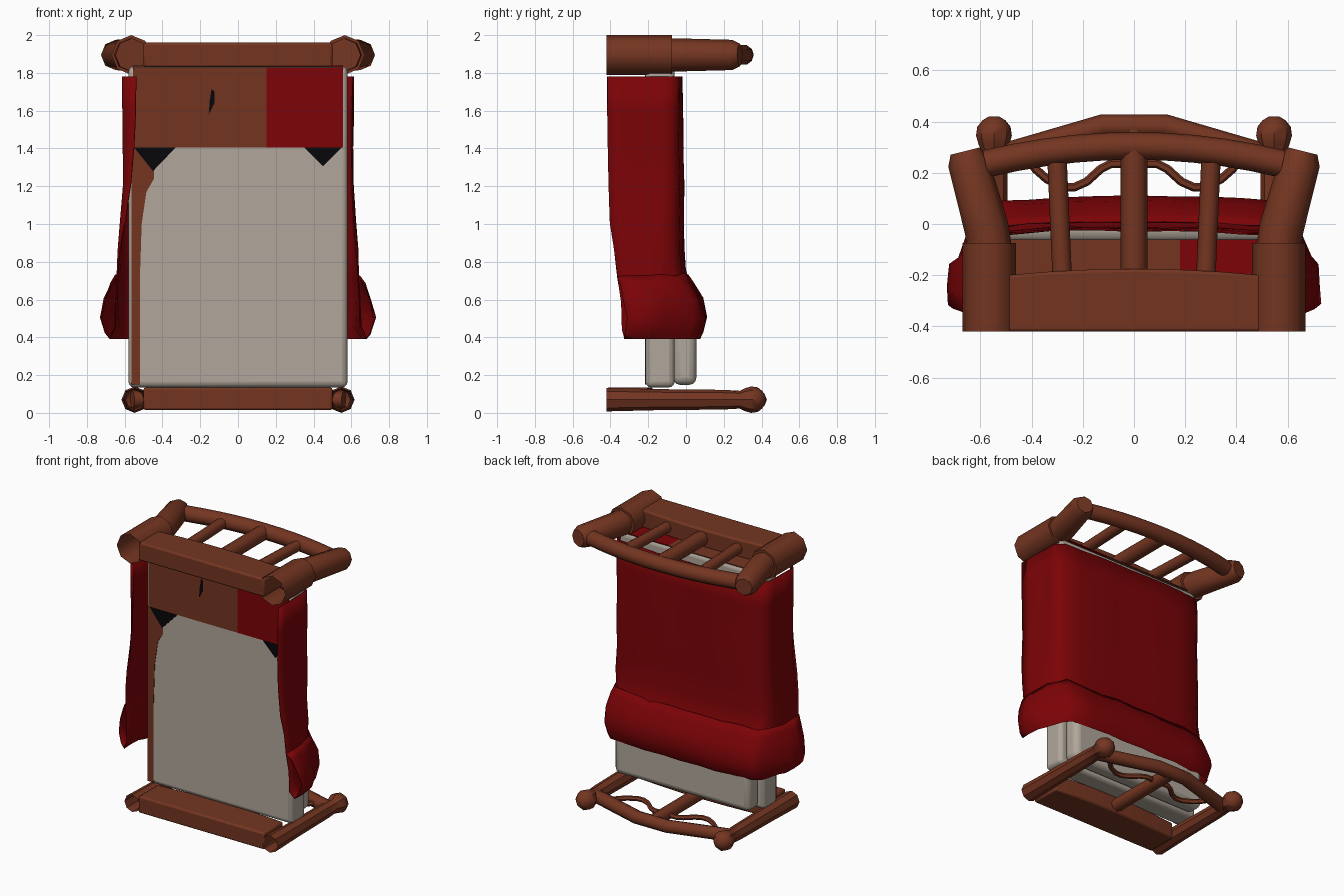
import bpy, math, random
from mathutils import Vector

if "Cube" in bpy.data.objects:
    bpy.data.objects.remove(bpy.data.objects["Cube"])
random.seed(4)


def mat(name, r, g, b):
    m = bpy.data.materials.new(name)
    m.diffuse_color = (r, g, b, 1)
    m.use_nodes = True
    m.node_tree.nodes["Principled BSDF"].inputs["Base Color"].default_value = m.diffuse_color
    return m


WOOD = mat("brown wood", 0.175, 0.036, 0.015)
RED = mat("red cloth", 0.2, 0.001, 0.002)
LINEN = mat("grey linen", 0.44, 0.39, 0.33)
BLACK = mat("black", 0.002, 0.002, 0.003)


def make(name, verts, faces, material, smooth=30):
    me = bpy.data.meshes.new(name)
    me.from_pydata(verts, [], faces)
    me.materials.append(material)
    ob = bpy.data.objects.new(name, me)
    bpy.context.collection.objects.link(ob)
    bpy.context.view_layer.objects.active = ob
    ob.select_set(True)
    bpy.ops.object.mode_set(mode='EDIT')
    bpy.ops.mesh.select_all(action='SELECT')
    bpy.ops.mesh.normals_make_consistent(inside=False)
    bpy.ops.object.mode_set(mode='OBJECT')
    if smooth:
        bpy.ops.object.shade_smooth_by_angle(angle=math.radians(smooth))
    ob.select_set(False)
    return ob


def tube(name, path, radii, z, sides=8, smooth=50, open_base=False):
    """Round bar along an x,y path at height z."""
    if not isinstance(radii, (list, tuple)):
        radii = [radii] * len(path)
    pts = [Vector(p) for p in path]
    verts, faces = [], []
    for i, p in enumerate(pts):
        t = (pts[min(i + 1, len(pts) - 1)] - pts[max(i - 1, 0)]).normalized()
        n = Vector((-t.y, t.x))
        for k in range(sides):
            a = 2 * math.pi * k / sides
            c = p + n * math.cos(a) * radii[i]
            verts.append((c.x, c.y, z + math.sin(a) * radii[i]))
    for i in range(len(pts) - 1):
        for k in range(sides):
            k2 = (k + 1) % sides
            faces.append((i * sides + k, i * sides + k2,
                          (i + 1) * sides + k2, (i + 1) * sides + k))
    faces.append(tuple(range(len(verts) - sides, len(verts))))
    if not open_base:
        faces.append(tuple(range(sides)))
    return make(name, verts, faces, WOOD, smooth)


def prism(name, outline, axis, lo, hi, material, bevel=0, segments=2):
    """Extrude an outline along axis 'y' (x,z points) or 'z' (x,y points)."""
    n = len(outline)
    verts = [(a, d, b) if axis == 'y' else (a, b, d) for d in (lo, hi) for a, b in outline]
    faces = [tuple(range(n)), tuple(range(n, 2 * n))]
    faces += [(i, (i + 1) % n, n + (i + 1) % n, n + i) for i in range(n)]
    ob = make(name, verts, faces, material, 0)
    if bevel:
        m = ob.modifiers.new("bevel", 'BEVEL')
        m.width, m.segments = bevel, segments
        ob.select_set(True)
        bpy.ops.object.shade_smooth_by_angle(angle=math.radians(45))
        ob.select_set(False)
    return ob


def rect(x0, x1, b0, b1):
    return [(x0, b0), (x1, b0), (x1, b1), (x0, b1)]


def arch(w, base, end, mid):
    top = [(w - 2 * w * i / 6, end + (mid - end) * (1 - (1 - i / 3) ** 2)) for i in range(7)]
    return [(-w, base), (w, base)] + top


# upper end board: stout posts, panel, arched rail, slats
ZU = 1.895
for s, side in ((-1, "left"), (1, "right")):
    tube("upper_post_base_" + side, [(s * .565, -.42), (s * .565, -.075)], .105, ZU, open_base=True)
    tube("upper_post_top_" + side,
         [(s * .562, -.12), (s * .575, -.02), (s * .648, .245), (s * .658, .285)],
         [.088, .087, .08, .06], ZU)
    tube("upper_slat_" + side, [(s * .28, -.22), (s * .3, .24)], .038, ZU)
tube("upper_slat_middle", [(0, -.22), (0, .29)], .052, ZU)
tube("upper_rail", [(-.58 + .116 * i, .235 + .07 * (1 - (i / 5 - 1) ** 2)) for i in range(11)],
     .054, ZU, 10)
prism("upper_panel", arch(.5, -.42, -.2, -.175), 'z', 1.83, 1.96, WOOD, .012)

# lower end board: ball posts, panel, rail, slat and wavy bars
ZL = .07
for s, side in ((-1, "left"), (1, "right")):
    x = s * .547
    tube("lower_post_" + side,
         [(x, -.42), (x, -.17), (x, .2), (x, .285), (x, .31), (x, .345), (x, .38), (x, .405), (x, .42)],
         [.062, .056, .052, .047, .06, .07, .065, .045, .02], ZL, 8, 40, True)
    wave = [(.44, .28), (.41, .25), (.385, .215), (.34, .175), (.28, .145), (.235, .143),
            (.185, .165), (.13, .215), (.09, .235), (.05, .235), (.0, .215)]
    tube("lower_wave_" + side, [(s * a, b) for a, b in wave], .017, ZL, 6)
tube("lower_slat_middle", [(0, -.22), (0, .37)], .045, ZL)
tube("lower_rail", [(-.56, .255), (-.42, .295), (-.12, .383), (.12, .383), (.42, .295), (.56, .255)],
     .046, ZL)
prism("lower_panel", arch(.5, -.42, -.2, -.175), 'z', .015, .135, WOOD, .012)

# mattress and pillow
prism("mattress", rect(-.58, .58, .135, 1.835), 'y', -.215, -.06, LINEN, .03, 3)
prism("pillow", rect(-.54, .54, .148, .62), 'y', -.07, .055, LINEN, .04, 3)

# coloured patches on the underside and end of the mattress
U0, U1 = -.218, -.213
prism("under_brown_patch", rect(-.555, .15, 1.405, 1.828), 'y', U0, U1, WOOD)
prism("under_red_patch", rect(.15, .555, 1.405, 1.828), 'y', U0, U1, RED)
prism("under_brown_strip", [(-.565, .15), (-.52, .15), (-.52, .7), (-.51, 1.0), (-.485, 1.17),
                            (-.445, 1.24), (-.445, 1.405), (-.565, 1.405)],
      'y', U0, U1, WOOD)
prism("under_black_corner_left", [(-.55, 1.405), (-.45, 1.28), (-.33, 1.405)], 'y', -.220, U1, BLACK)
prism("under_black_corner_right", [(.35, 1.405), (.45, 1.305), (.55, 1.405)], 'y', -.220, U1, BLACK)
prism("under_black_mark", [(-.155, 1.58), (-.125, 1.64), (-.125, 1.7), (-.14, 1.715), (-.15, 1.65)],
      'y', -.221, U1, BLACK)
prism("end_brown_patch", rect(-.555, .18, -.2, -.06), 'z', 1.832, 1.838, WOOD)
prism("end_red_patch", rect(.18, .555, -.2, -.06), 'z', 1.832, 1.838, RED)

# blanket: rows along the bed (z, half width at hem, hem y, shoulder width, top y),
# ending in a cuff folded back over itself
rows = [(1.78, .608, -.418, .587, -.025), (1.6, .608, -.418, .587, -.02),
        (1.4, .604, -.415, .587, -.018), (1.2, .605, -.412, .587, -.015),
        (1.0, .618, -.405, .587, -.018), (.85, .63, -.385, .59, -.015),
        (.72, .64, -.36, .592, .0), (.58, .645, -.345, .592, .068), (.45, .65, -.335, .592, .07),
        (.395, .68, -.325, .595, .072), (.42, .70, -.325, .60, .085), (.5, .725, -.315, .61, .105),
        (.6, .705, -.33, .605, .085), (.68, .67, -.345, .6, .035), (.73, .645, -.36, .595, .008)]
verts, faces = [], []
for z, xh, yh, xs, yt in rows:
    half = [(xh, yh), (xh, yh + .07), (xh - .004, yh + .16), ((xh * 2 + xs) / 3, -.13),
            (xs + .012, yt - .06), (xs - .035, yt - .022), (.42, yt - .01), (.28, yt), (.14, yt)]
    line = [(-a, b) for a, b in half] + [(0, yt)] + half[::-1]
    # the left hem tucks under at the far end
    line[0] = (-xh + .07 * min(1, max(0, (z - .75) / .8)), yh)
    for i, (a, b) in enumerate(line):
        j = random.uniform(-.005, .005)
        edge = z > 1.7 or abs(z - .395) < .001
        if abs(a) > .5 and z > .8:
            j = abs(j)
        verts.append((a + (math.copysign(j, a * j) if abs(a) > .5 else 0), b + j,
                      z if edge else z + 2 * j))
N = len(line)
for r in range(len(rows) - 1):
    for i in range(N - 1):
        faces.append((r * N + i, r * N + i + 1, (r + 1) * N + i + 1, (r + 1) * N + i))
blanket = make("blanket", verts, faces, RED, 60)
sol = blanket.modifiers.new("thickness", 'SOLIDIFY')
sol.thickness, sol.offset = .006, 0
